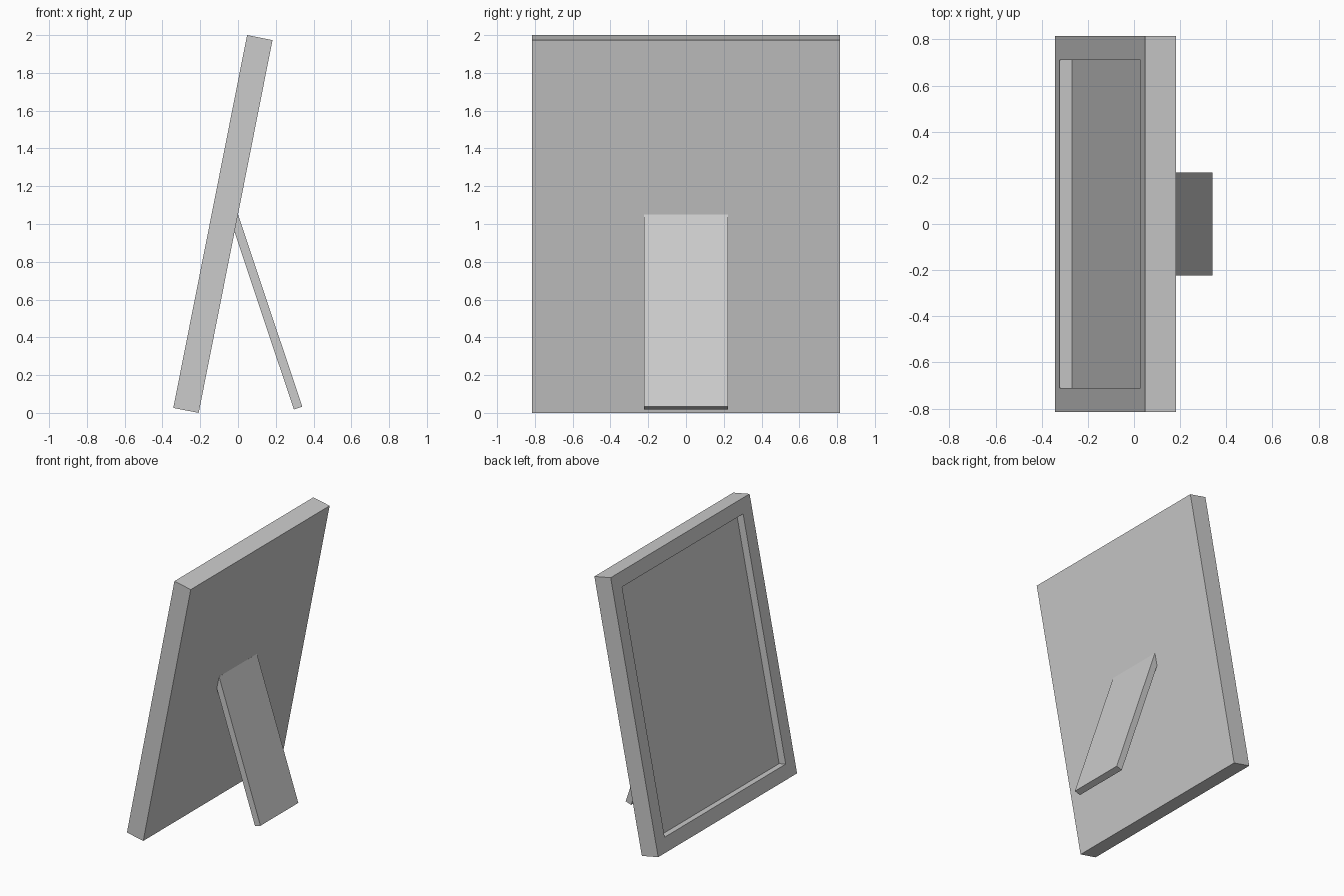
import bpy
import bmesh
from math import radians
from mathutils import Matrix, Vector

cube = bpy.data.objects.get("Cube")
if cube:
    bpy.data.objects.remove(cube, do_unlink=True)

grey = bpy.data.materials.new("plain_grey")
grey.use_nodes = True
grey.diffuse_color = (0.6, 0.6, 0.6, 1)
grey.node_tree.nodes["Principled BSDF"].inputs["Base Color"].default_value = (0.6, 0.6, 0.6, 1)


def slab(name, size, centre, lean, margin=0, depth=0):
    """Leaning box, with an optional square-walled recess in its -x face."""
    bm = bmesh.new()
    bmesh.ops.create_cube(bm, size=1)
    bmesh.ops.scale(bm, vec=size, verts=bm.verts)
    bm.normal_update()
    if margin:
        face = min(bm.faces, key=lambda f: f.calc_center_median().x)
        bmesh.ops.inset_individual(bm, faces=[face], thickness=margin, use_even_offset=True)
        panel = bmesh.ops.extrude_discrete_faces(bm, faces=[face])["faces"][0]
        bmesh.ops.translate(bm, vec=Vector((depth, 0, 0)), verts=panel.verts)
    bmesh.ops.recalc_face_normals(bm, faces=bm.faces)
    mesh = bpy.data.meshes.new(name)
    bm.to_mesh(mesh)
    bm.free()
    mesh.materials.append(grey)
    obj = bpy.data.objects.new(name, mesh)
    obj.matrix_world = Matrix.Translation(centre) @ Matrix.Rotation(radians(lean), 4, "Y")
    bpy.context.collection.objects.link(obj)
    return obj


# Picture frame with its recessed panel, leaning back
slab("picture_frame", (0.137, 1.632, 2.012), (-0.08, 0, 1.0), 11.2, margin=0.105, depth=0.055)

# Rear support, its upper end sunk into the frame's back
slab("support_leg", (0.047, 0.445, 1.073), (0.148, 0, 0.534), -18.5)
